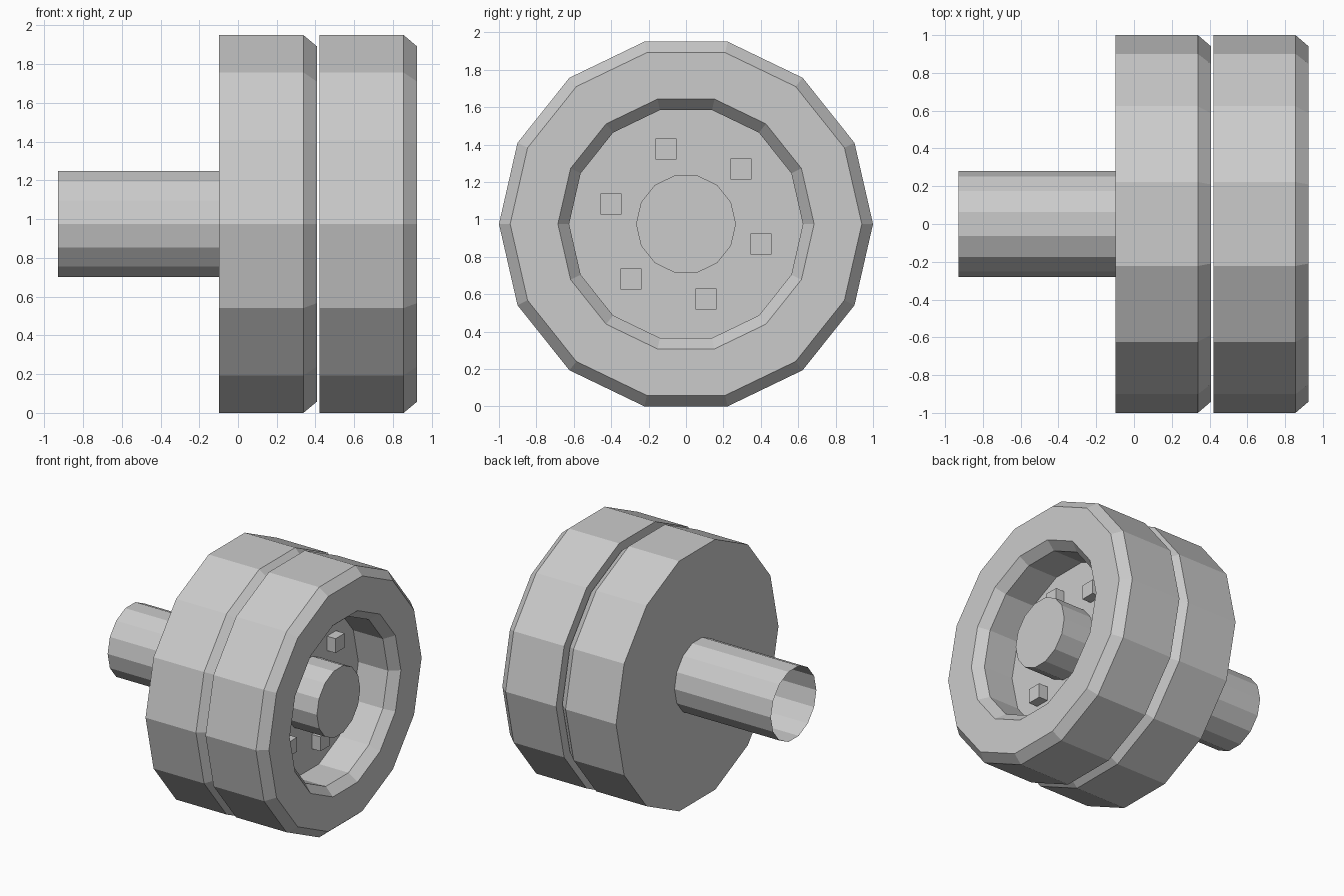
import bpy, bmesh
from math import cos, sin, pi, radians

if "Cube" in bpy.data.objects:
    bpy.data.objects.remove(bpy.data.objects["Cube"])

SIDES = 14
CZ = cos(pi / SIDES)          # axle height: the wheel rests on a flat side
CZ = sin(radians(90) - pi / SIDES)


def lathe(name, profile, cap_start=True, cap_end=True):
    """Revolve (x, radius) points round the axle line, with optional end caps."""
    bm = bmesh.new()
    rings = []
    for x, r in profile:
        rings.append([bm.verts.new((x, r * cos(2 * pi * i / SIDES),
                                    CZ + r * sin(2 * pi * i / SIDES)))
                      for i in range(SIDES)])
    for a, b in zip(rings, rings[1:]):
        for i in range(SIDES):
            j = (i + 1) % SIDES
            bm.faces.new((a[i], a[j], b[j], b[i]))
    if cap_start:
        bm.faces.new(rings[0])
    if cap_end:
        bm.faces.new(rings[-1])
    bmesh.ops.recalc_face_normals(bm, faces=bm.faces)
    return add_object(name, bm)


def add_object(name, bm):
    mesh = bpy.data.meshes.new(name)
    bm.to_mesh(mesh)
    bm.free()
    obj = bpy.data.objects.new(name, mesh)
    bpy.context.collection.objects.link(obj)
    return obj


def lug_nuts(name, x0, x1, radius=0.415, size=0.112):
    """Six square nuts in a ring on the wheel's recessed face."""
    bm = bmesh.new()
    for k in range(6):
        a = radians(45 + 60 * k)
        cube = bmesh.ops.create_cube(bm, size=1)["verts"]
        bmesh.ops.scale(bm, vec=(x1 - x0, size, size), verts=cube)
        bmesh.ops.translate(bm, verts=cube, vec=((x0 + x1) / 2, radius * cos(a),
                                                 CZ + radius * sin(a)))
    return add_object(name, bm)


# Twin wheels: tyre with bevelled shoulder and dished face, hub and nuts
for label, x in (("inner", -0.097), ("outer", 0.42)):
    lathe(label + "_wheel", [(x, 1.0), (x + 0.435, 1.0), (x + 0.505, 0.94),
                             (x + 0.505, 0.685), (x + 0.435, 0.625),
                             (x + 0.18, 0.625)])
    lathe(label + "_hub", [(x + 0.18, 0.267), (x + 0.447, 0.267)], cap_start=False)
    lug_nuts(label + "_lug_nuts", x + 0.18, x + 0.255)

# Axle tube, open at its free end
lathe("axle", [(-0.928, 0.28), (-0.097, 0.28)], cap_start=False, cap_end=False)
